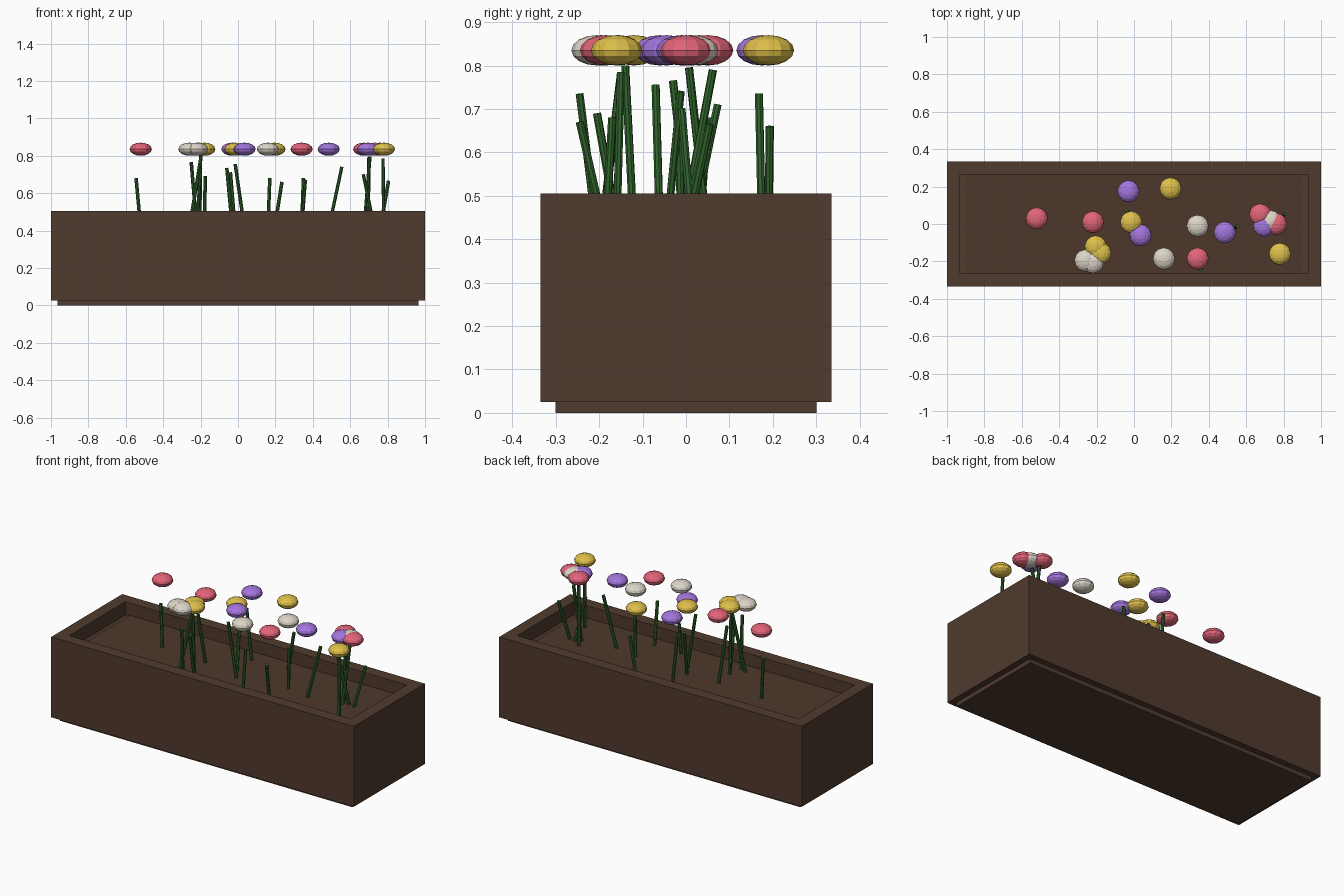
import bpy, bmesh
from mathutils import Vector

cube = bpy.data.objects.get("Cube")
if cube:
    bpy.data.objects.remove(cube, do_unlink=True)


def material(name, rgb):
    m = bpy.data.materials.new(name)
    m.use_nodes = True
    m.diffuse_color = (*rgb, 1)
    m.node_tree.nodes["Principled BSDF"].inputs["Base Color"].default_value = (*rgb, 1)
    return m


WOOD = material("brown wood", (0.08, 0.043, 0.027))
SOIL = material("brown soil", (0.074, 0.039, 0.025))
GREEN = material("stem green", (0.03, 0.13, 0.025))
RED = material("rose red", (0.76, 0.13, 0.19))
YELLOW = material("golden yellow", (0.74, 0.53, 0.07))
PURPLE = material("soft purple", (0.37, 0.18, 0.72))
WHITE = material("warm white", (0.72, 0.67, 0.58))


def finish(name, bm, mat):
    mesh = bpy.data.meshes.new(name)
    bm.to_mesh(mesh)
    bm.free()
    mesh.materials.append(mat)
    obj = bpy.data.objects.new(name, mesh)
    bpy.context.collection.objects.link(obj)
    return obj


def box(bm, hx, hy, z0, z1):
    verts = bmesh.ops.create_cube(bm, size=2)["verts"]
    for v in verts:
        v.co = (v.co.x * hx, v.co.y * hy, z1 if v.co.z > 0 else z0)


# Planter: solid box whose top is inset and sunk to leave a rim
bm = bmesh.new()
box(bm, 1, 0.335, 0.025, 0.505)
top = max(bm.faces, key=lambda f: f.calc_center_median().z)
bmesh.ops.inset_region(bm, faces=[top], thickness=0.07, use_even_offset=True)
sunk = bmesh.ops.extrude_discrete_faces(bm, faces=[top])["faces"][0]
bmesh.ops.translate(bm, verts=sunk.verts, vec=(0, 0, -0.08))
finish("planter_box", bm, WOOD)

# Recessed foot under the box
bm = bmesh.new()
box(bm, 0.965, 0.30, 0, 0.025)
finish("planter_foot", bm, WOOD)

# Soil bed
bm = bmesh.new()
box(bm, 0.90, 0.265, 0.40, 0.432)
finish("soil", bm, SOIL)

# Flowers: colour, head x and y, stem tip
FLOWERS = [
    (RED, -.52, .03, (-.545, .05, .68)),
    (RED, -.22, .01, (-.25, -.03, .765)),
    (YELLOW, -.015, .01, (-.04, .073, .71)),
    (PURPLE, -.03, .175, (-.06, .168, .735)),
    (PURPLE, .035, -.06, (-.015, -.07, .755)),
    (YELLOW, .195, .19, (.235, .193, .66)),
    (WHITE, .34, -.01, (.35, -.018, .68)),
    (PURPLE, .485, -.045, (.555, -.012, .74)),
    (RED, .675, .05, (.705, .007, .795)),
    (PURPLE, .695, -.01, (.70, .062, .79)),
    (WHITE, .73, .015, (.67, -.01, .70)),
    (RED, .76, 0, (.805, .055, .665)),
    (YELLOW, .78, -.16, (.775, -.15, .785)),
    (RED, .34, -.185, (.36, -.245, .67)),
    (WHITE, .16, -.185, (.17, -.17, .68)),
    (YELLOW, -.205, -.12, (-.20, -.14, .80)),
    (YELLOW, -.18, -.155, (-.175, -.205, .69)),
    (WHITE, -.26, -.195, (-.20, -.15, .78)),
    (WHITE, -.22, -.205, (-.20, -.245, .735)),
]

for i, (mat, x, y, tip) in enumerate(FLOWERS, 1):
    # Thin leaning stem
    base, tip = Vector((x, y, 0.41)), Vector(tip)
    axis = tip - base
    bm = bmesh.new()
    bmesh.ops.create_cone(bm, cap_ends=True, segments=8, radius1=0.0095,
                          radius2=0.0095, depth=axis.length)
    turn = axis.to_track_quat('Z', 'Y').to_matrix()
    bmesh.ops.rotate(bm, verts=bm.verts, cent=(0, 0, 0), matrix=turn)
    bmesh.ops.translate(bm, verts=bm.verts, vec=(base + tip) / 2)
    finish(f"stem_{i}", bm, GREEN)

    # Flattened bloom
    bm = bmesh.new()
    bmesh.ops.create_uvsphere(bm, u_segments=12, v_segments=8, radius=1)
    bmesh.ops.scale(bm, verts=bm.verts, vec=(0.059, 0.059, 0.035))
    bmesh.ops.translate(bm, verts=bm.verts, vec=(x, y, 0.835))
    finish(f"bloom_{i}", bm, mat)
